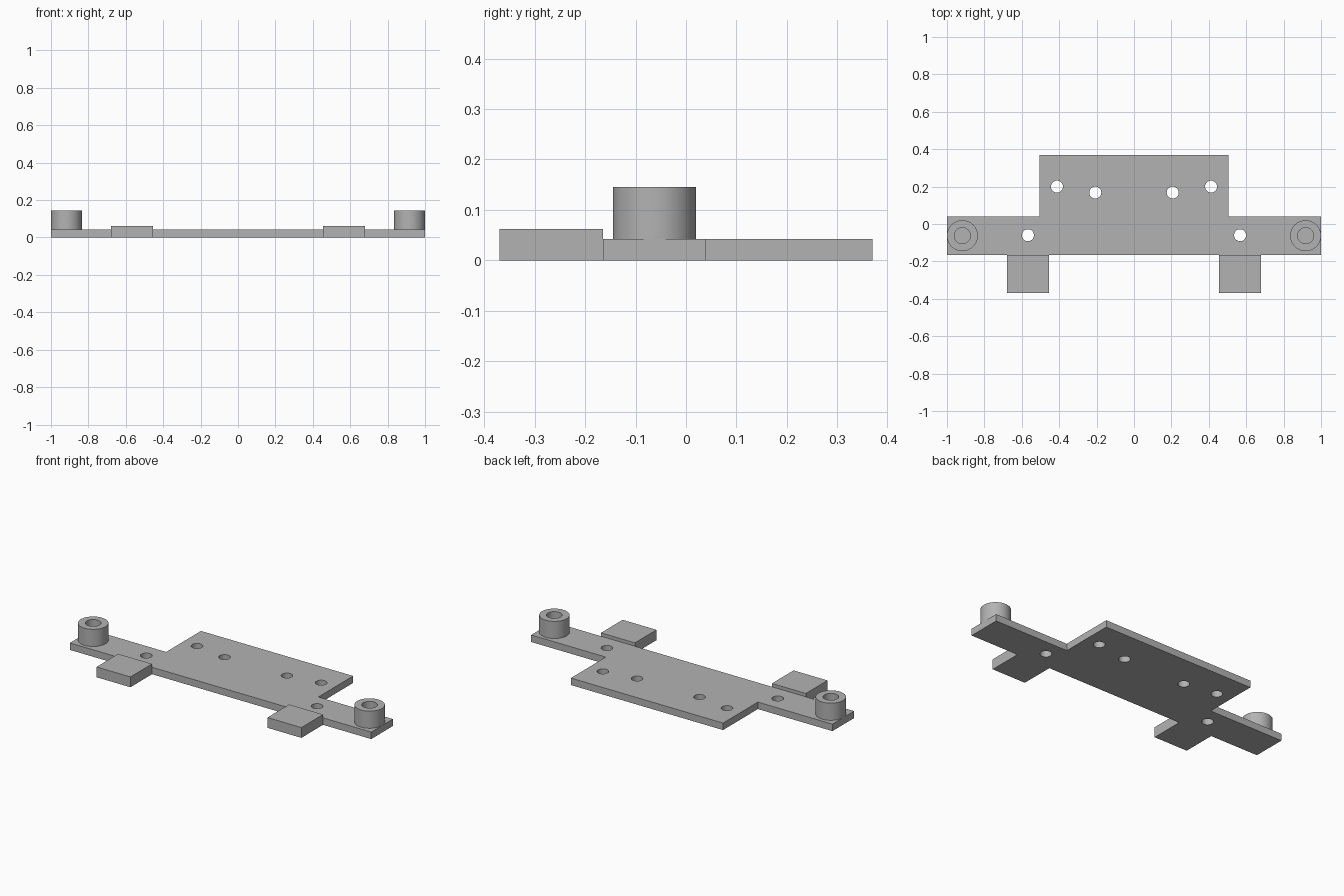
import bpy
import bmesh
import math

cube = bpy.data.objects.get("Cube")
if cube:
    bpy.data.objects.remove(cube, do_unlink=True)

PLATE_H, TAB_H, POST_H = 0.042, 0.062, 0.145
FRONT, WING_BACK, BACK = -0.165, 0.04, 0.37

grey = bpy.data.materials.new("plain grey")
grey.use_nodes = True
colour = (0.45, 0.45, 0.45, 1)
grey.diffuse_color = colour
grey.node_tree.nodes["Principled BSDF"].inputs["Base Color"].default_value = colour


def make_object(name, bm):
    bmesh.ops.recalc_face_normals(bm, faces=bm.faces)
    mesh = bpy.data.meshes.new(name)
    bm.to_mesh(mesh)
    bm.free()
    mesh.materials.append(grey)
    obj = bpy.data.objects.new(name, mesh)
    bpy.context.collection.objects.link(obj)
    return obj


def prism(name, outline, height):
    """Extrude a flat outline up from the ground."""
    bm = bmesh.new()
    face = bm.faces.new([bm.verts.new((x, y, 0)) for x, y in outline])
    top = bmesh.ops.extrude_face_region(bm, geom=[face], use_keep_orig=True)["geom"]
    verts = [v for v in top if isinstance(v, bmesh.types.BMVert)]
    bmesh.ops.translate(bm, verts=verts, vec=(0, 0, height))
    return make_object(name, bm)


def smooth(obj):
    bpy.ops.object.select_all(action="DESELECT")
    obj.select_set(True)
    bpy.context.view_layer.objects.active = obj
    bpy.ops.object.shade_smooth_by_angle(angle=math.radians(30))


# Stepped base plate: wide wings in front, narrower deck behind
half = [(1, FRONT), (1, WING_BACK), (0.505, WING_BACK), (0.505, BACK)]
plate = prism("base_plate", half + [(-x, y) for x, y in reversed(half)], PLATE_H)

# Screw holes drilled through the plate
bm = bmesh.new()
for x, y in [(0.567, -0.06), (0.412, 0.2), (0.207, 0.168)]:
    for side in (-1, 1):
        drill = bmesh.ops.create_cone(bm, cap_ends=True, segments=32,
                                      radius1=0.032, radius2=0.032, depth=0.3)
        bmesh.ops.translate(bm, verts=drill["verts"], vec=(side * x, y, 0))
cutter = make_object("hole_cutter", bm)
cutter.hide_render = True
cut = plate.modifiers.new("holes", "BOOLEAN")
cut.operation = "DIFFERENCE"
cut.solver = "EXACT"
cut.object = cutter
bpy.context.view_layer.objects.active = plate
bpy.ops.object.modifier_apply(modifier=cut.name)
bpy.data.objects.remove(cutter, do_unlink=True)
smooth(plate)

for label, side in (("left", 1), ("right", -1)):
    # Thicker tab at the front edge
    inner, outer = side * 0.455, side * 0.68
    prism(f"{label}_front_tab",
          [(inner, -0.37), (outer, -0.37), (outer, FRONT), (inner, FRONT)], TAB_H)

    # Hollow post: profile spun around its axis, open to the plate
    bm = bmesh.new()
    profile = [(0.043, PLATE_H), (0.043, POST_H), (0.0825, POST_H), (0.0825, PLATE_H)]
    verts = [bm.verts.new((r, 0, z)) for r, z in profile]
    edges = [bm.edges.new(pair) for pair in zip(verts, verts[1:])]
    bmesh.ops.spin(bm, geom=verts + edges, cent=(0, 0, 0), axis=(0, 0, 1),
                   angle=math.tau, steps=64, use_merge=True)
    bmesh.ops.remove_doubles(bm, verts=bm.verts, dist=0.0001)
    bmesh.ops.translate(bm, verts=bm.verts, vec=(side * 0.9175, -0.0625, 0))
    # An open tube needs its outward side set from the top ring
    post = make_object(f"{label}_post", bm)
    top = max(post.data.polygons, key=lambda p: p.center.z)
    if top.normal.z < 0:
        post.data.flip_normals()
    smooth(post)
